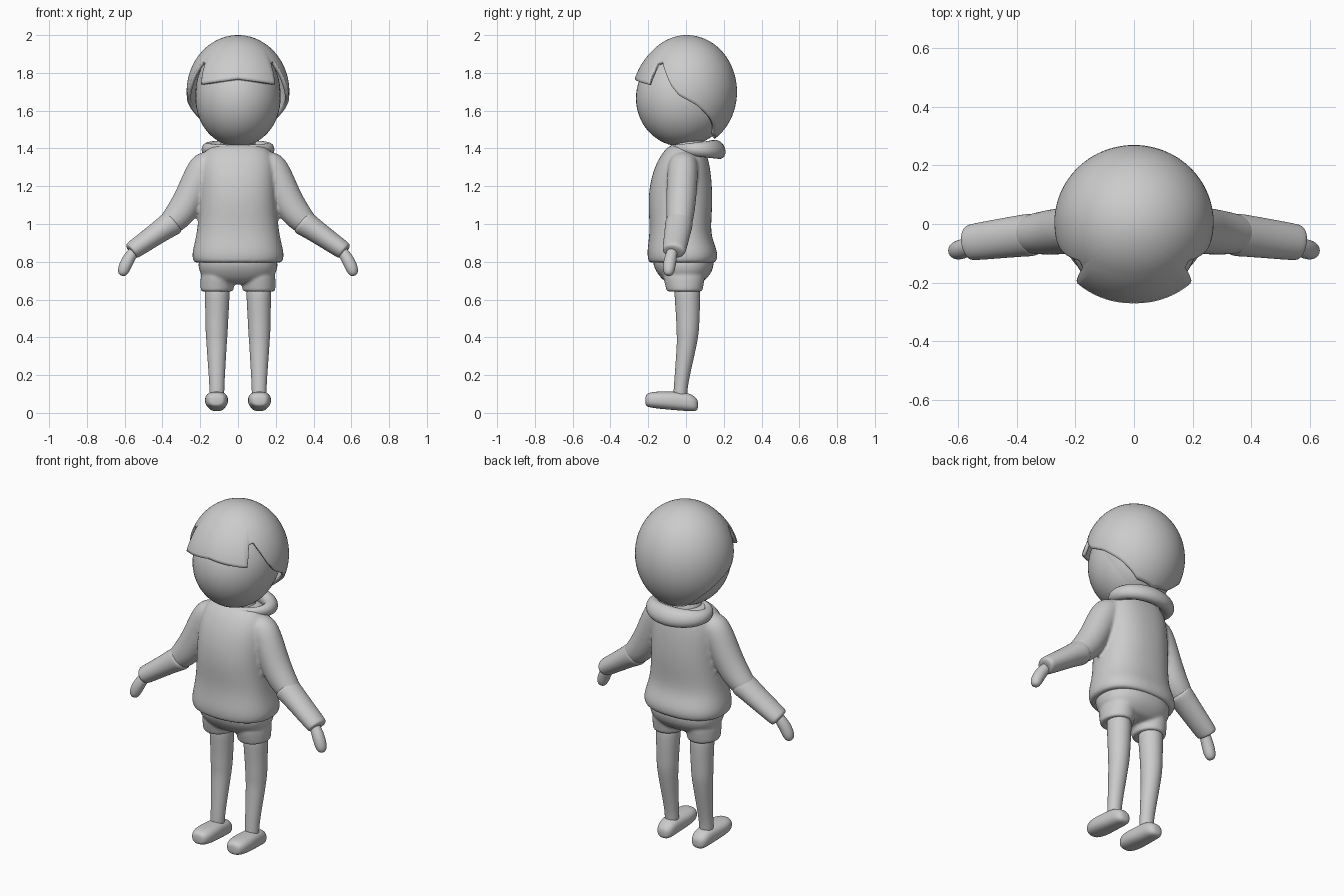
import bpy, bmesh
from math import sin, cos, pi, radians, sqrt, acos
from mathutils import Vector

if "Cube" in bpy.data.objects:
    bpy.data.objects.remove(bpy.data.objects["Cube"])

grey = bpy.data.materials.new("plain grey")
grey.use_nodes = True
colour = (0.6, 0.6, 0.6, 1)
grey.diffuse_color = colour
grey.node_tree.nodes["Principled BSDF"].inputs["Base Color"].default_value = colour

X, Y, Z = Vector((1, 0, 0)), Vector((0, 1, 0)), Vector((0, 0, 1))


def tube(bm, sections, hint=Y, axis=None, power=2.0, segs=24, s=1):
    """Loft of rounded rings: (x, y, z, radius along hint, other radius)."""
    centres = [Vector((s * p[0], p[1], p[2])) for p in sections]
    rings = []
    for i, p in enumerate(sections):
        t = axis or centres[min(i + 1, len(centres) - 1)] - centres[max(i - 1, 0)]
        t = t.normalized()
        u = (hint - t * hint.dot(t)).normalized()
        v = t.cross(u)
        ring = []
        for k in range(segs):
            a = 2 * pi * k / segs
            c, d = cos(a), sin(a)
            r = (abs(c) ** power + abs(d) ** power) ** (-1 / power)
            ring.append(bm.verts.new(centres[i] + u * c * r * p[3] + v * d * r * p[4]))
        rings.append(ring)
    for a, b in zip(rings, rings[1:]):
        for k in range(segs):
            j = (k + 1) % segs
            bm.faces.new((a[k], a[j], b[j], b[k]))
    bm.faces.new(rings[0])
    bm.faces.new(rings[-1])


def finish(name, bm, subsurf=0, voxel=0, thickness=0):
    bmesh.ops.recalc_face_normals(bm, faces=bm.faces)
    for f in bm.faces:
        f.smooth = True
    mesh = bpy.data.meshes.new(name)
    bm.to_mesh(mesh)
    bm.free()
    mesh.materials.append(grey)
    ob = bpy.data.objects.new(name, mesh)
    bpy.context.collection.objects.link(ob)
    if thickness:
        m = ob.modifiers.new("thickness", "SOLIDIFY")
        m.thickness, m.offset = thickness, -1
    if subsurf:
        ob.modifiers.new("subdivision", "SUBSURF").levels = subsurf
        ob.modifiers[-1].render_levels = subsurf
    if voxel:
        m = ob.modifiers.new("blend", "REMESH")
        m.mode, m.voxel_size, m.use_smooth_shade = "VOXEL", voxel, True
        m = ob.modifiers.new("soften", "SMOOTH")
        m.factor, m.iterations = 0.5, 5
    return ob


# Face
bm = bmesh.new()
bmesh.ops.create_uvsphere(bm, u_segments=48, v_segments=32, radius=1)
bmesh.ops.scale(bm, vec=(0.225, 0.245, 0.255), verts=bm.verts)
bmesh.ops.translate(bm, vec=(0, -0.02, 1.665), verts=bm.verts)
finish("face", bm)

# Hair shell: its lower edge height follows the angle away from the front
EDGE = [(0, 1.77), (44, 1.74), (48, 1.85), (55, 1.86), (62, 1.81), (72, 1.73),
        (81, 1.68), (101, 1.63), (124, 1.55), (145, 1.47), (180, 1.45)]


def edge_height(a):
    for (a0, z0), (a1, z1) in zip(EDGE, EDGE[1:]):
        if a <= a1:
            return z0 + (z1 - z0) * (a - a0) / (a1 - a0)
    return EDGE[-1][1]


bm = bmesh.new()
SEGS, ROWS = 180, 28
top = bm.verts.new((0, 0.005, 2.0))
rows = []
for r in range(1, ROWS + 1):
    row = []
    for k in range(SEGS):
        deg = k * 360 / SEGS
        away = min(deg, 360 - deg)
        polar = acos((edge_height(away) - 1.7) / 0.3) * r / ROWS
        # the fringe flares out towards its tip
        flare = max(0, min(1, (48 - away) / 6)) * max(0, r / ROWS - 0.55) / 0.45
        rad = sin(polar) * (1 + 0.07 * flare)
        row.append(bm.verts.new((0.272 * rad * sin(radians(deg)),
                                 0.005 - 0.265 * rad * cos(radians(deg)),
                                 1.7 + 0.3 * cos(polar))))
    rows.append(row)
for k in range(SEGS):
    j = (k + 1) % SEGS
    bm.faces.new((top, rows[0][k], rows[0][j]))
    for a, b in zip(rows, rows[1:]):
        bm.faces.new((a[k], b[k], b[j], a[j]))
bmesh.ops.recalc_face_normals(bm, faces=bm.faces)
hair = finish("hair", bm, thickness=0.02)

# Inner skull closes the shell from below
bm = bmesh.new()
bmesh.ops.create_uvsphere(bm, u_segments=48, v_segments=32, radius=1)
bmesh.ops.scale(bm, vec=(0.225, 0.235, 0.27), verts=bm.verts)
bmesh.ops.translate(bm, vec=(0, 0.01, 1.69), verts=bm.verts)
finish("skull", bm)

# Neck
bm = bmesh.new()
tube(bm, [(0, 0.01, 1.34, 0.09, 0.1), (0, 0.01, 1.47, 0.08, 0.09)], axis=Z)
finish("neck", bm)

# Sweater: torso and upper sleeves blended together
bm = bmesh.new()
tube(bm, [(0, -0.02, 0.80, 0.15, 0.20), (0, -0.02, 0.79, 0.175, 0.23),
          (0, -0.018, 0.82, 0.185, 0.243), (0, -0.02, 0.86, 0.185, 0.24),
          (0, -0.03, 0.93, 0.165, 0.222), (0, -0.03, 1.00, 0.162, 0.212),
          (0, -0.03, 1.10, 0.170, 0.205), (0, -0.028, 1.20, 0.166, 0.203),
          (0, -0.02, 1.30, 0.148, 0.20), (0, -0.01, 1.37, 0.12, 0.185),
          (0, 0.0, 1.41, 0.095, 0.15), (0, 0.0, 1.42, 0.07, 0.1)],
     axis=Z, power=2.4, segs=40)
for s in (1, -1):
    tube(bm, [(0.12, -0.01, 1.36, 0.06, 0.04), (0.17, -0.015, 1.32, 0.08, 0.085),
              (0.21, -0.02, 1.24, 0.082, 0.085), (0.255, -0.025, 1.14, 0.08, 0.082),
              (0.30, -0.03, 1.06, 0.076, 0.082), (0.36, -0.035, 1.0, 0.068, 0.066),
              (0.40, -0.04, 0.97, 0.05, 0.05)], s=s)
finish("sweater", bm, subsurf=2, voxel=0.009)

# Hood: a tilted ring, thicker at the back
bm = bmesh.new()
N, M = 48, 16
ring = []
for i in range(N):
    a = 2 * pi * i / N
    r = 0.033 + 0.012 * sin(a)
    loop = []
    for j in range(M):
        b = 2 * pi * j / M
        loop.append(bm.verts.new(((0.16 + r * cos(b)) * cos(a),
                                  0.05 + (0.115 + r * cos(b)) * sin(a),
                                  1.395 + 1.1 * r * sin(b) - 0.3 * r * cos(b) * sin(a))))
    ring.append(loop)
for i in range(N):
    for j in range(M):
        a, b, n = ring[i], ring[(i + 1) % N], (j + 1) % M
        bm.faces.new((a[j], b[j], b[n], a[n]))
finish("hood", bm)

# Shorts: hips and two leg openings blended together
bm = bmesh.new()
tube(bm, [(0, -0.015, 0.86, 0.15, 0.19), (0, -0.015, 0.80, 0.165, 0.212),
          (0, -0.01, 0.75, 0.15, 0.207), (0, -0.01, 0.71, 0.12, 0.18),
          (0, -0.01, 0.68, 0.08, 0.12)], axis=Z, power=2.3, segs=40)
for s in (1, -1):
    tube(bm, [(0.105, -0.01, 0.77, 0.12, 0.09), (0.108, -0.01, 0.70, 0.108, 0.092),
              (0.111, -0.008, 0.655, 0.098, 0.088), (0.111, -0.008, 0.64, 0.094, 0.086),
              (0.111, -0.005, 0.645, 0.07, 0.06)], axis=Z, s=s)
finish("shorts", bm, subsurf=2, voxel=0.008)

for s, side in ((1, "left"), (-1, "right")):
    # Forearm sleeve with a turned edge at the elbow
    bm = bmesh.new()
    tube(bm, [(0.33, -0.036, 1.02, 0.05, 0.045), (0.338, -0.036, 1.013, 0.07, 0.066),
              (0.35, -0.037, 1.005, 0.074, 0.070), (0.38, -0.04, 0.985, 0.072, 0.064),
              (0.46, -0.05, 0.928, 0.068, 0.056), (0.55, -0.062, 0.866, 0.063, 0.050),
              (0.565, -0.064, 0.856, 0.060, 0.047), (0.568, -0.065, 0.853, 0.04, 0.03)], s=s)
    finish(side + "_sleeve", bm, subsurf=2)

    # Hand
    bm = bmesh.new()
    tube(bm, [(0.53, -0.066, 0.88, 0.025, 0.025), (0.56, -0.075, 0.845, 0.03, 0.03),
              (0.585, -0.085, 0.805, 0.034, 0.034), (0.603, -0.09, 0.765, 0.033, 0.033),
              (0.612, -0.092, 0.738, 0.026, 0.026), (0.616, -0.093, 0.726, 0.012, 0.012)], s=s)
    finish(side + "_hand", bm, subsurf=2)

    # Leg
    bm = bmesh.new()
    tube(bm, [(0.11, 0.005, 0.70, 0.07, 0.068), (0.11, 0.008, 0.60, 0.068, 0.065),
              (0.112, 0.01, 0.50, 0.062, 0.061), (0.113, 0.009, 0.43, 0.060, 0.059),
              (0.113, 0.006, 0.38, 0.054, 0.055), (0.113, -0.005, 0.30, 0.048, 0.050),
              (0.112, -0.02, 0.20, 0.040, 0.043), (0.112, -0.03, 0.12, 0.036, 0.039),
              (0.112, -0.03, 0.07, 0.038, 0.04)], s=s)
    finish(side + "_leg", bm, subsurf=2)

    # Shoe, with the toe slightly raised
    bm = bmesh.new()
    tube(bm, [(0.114, -0.216, 0.065, 0.028, 0.022), (0.114, -0.205, 0.068, 0.045, 0.036),
              (0.114, -0.17, 0.069, 0.060, 0.044), (0.114, -0.11, 0.066, 0.062, 0.047),
              (0.113, -0.03, 0.062, 0.054, 0.050), (0.112, 0.02, 0.056, 0.052, 0.047),
              (0.112, 0.05, 0.046, 0.042, 0.038), (0.112, 0.065, 0.042, 0.022, 0.02)],
         hint=X, axis=Y, power=2.6, s=s)
    finish(side + "_shoe", bm, subsurf=2)
